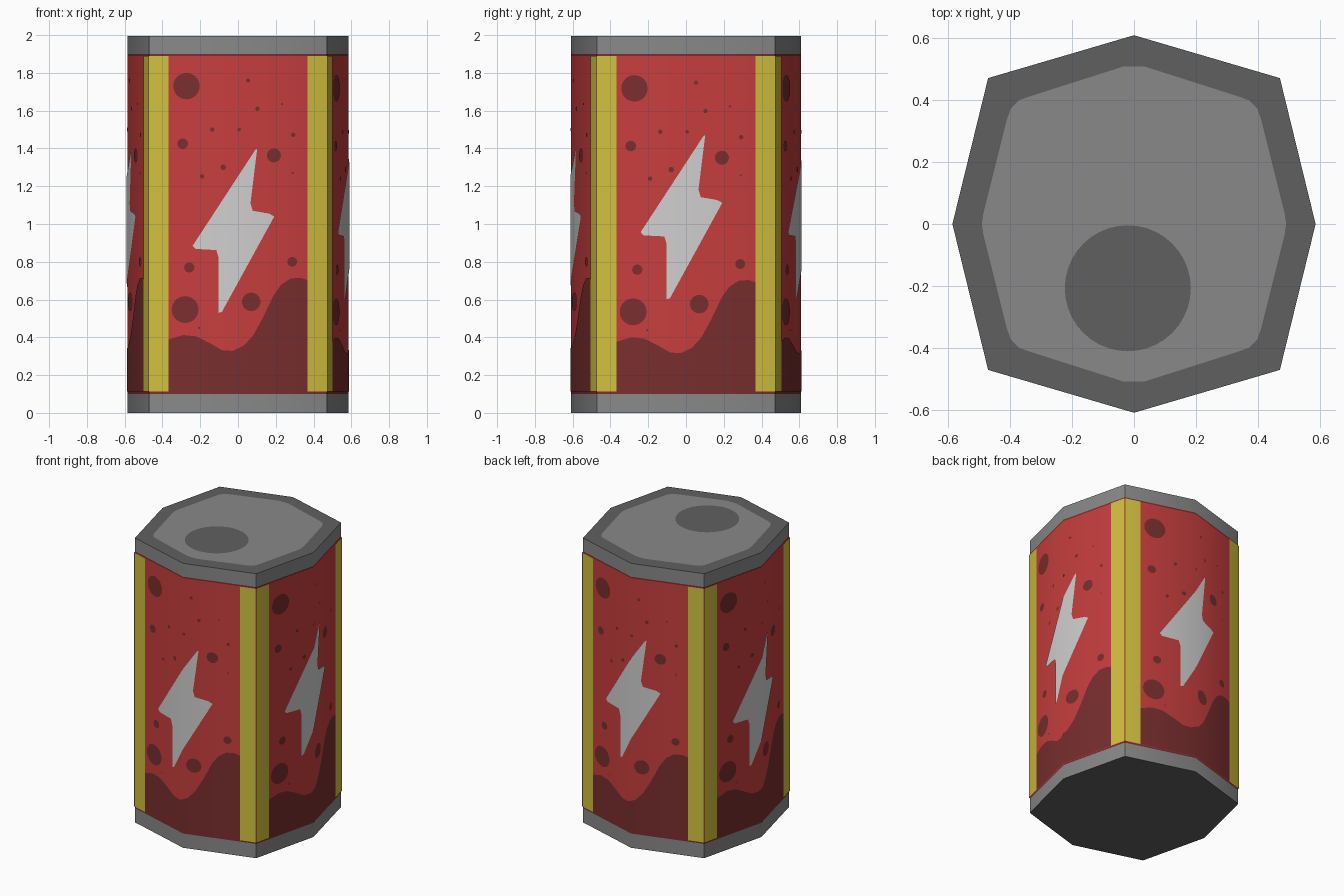
import bpy, bmesh, math
from mathutils import Matrix, Vector

if "Cube" in bpy.data.objects:
    bpy.data.objects.remove(bpy.data.objects["Cube"])

C = 0.47             # corner position of the eight-sided can
RX, RY = 0.585, 0.608
LIFT = 0.003         # thickness of painted plates


def material(name, r, g, b):
    m = bpy.data.materials.new(name)
    lin = [(c / 255 / 12.92 if c < 11 else ((c / 255 + 0.055) / 1.055) ** 2.4) for c in (r, g, b)]
    m.diffuse_color = (*lin, 1)
    m.use_nodes = True
    m.node_tree.nodes["Principled BSDF"].inputs["Base Color"].default_value = m.diffuse_color
    return m


RED = material("can_red", 200, 62, 62)
DARK_RED = material("dark_red", 121, 46, 46)
SILVER = material("pale_silver", 209, 207, 208)
YELLOW = material("yellow", 210, 192, 62)
GREY = material("metal_grey", 137, 137, 137)
DARK_GREY = material("dark_grey", 96, 96, 96)


def make_object(name, bm, mats):
    me = bpy.data.meshes.new(name)
    bm.to_mesh(me)
    bm.free()
    for m in mats:
        me.materials.append(m)
    ob = bpy.data.objects.new(name, me)
    bpy.context.collection.objects.link(ob)
    return ob


OUTLINE = [(RX, 0), (C, C), (0, RY), (-C, C), (-RX, 0), (-C, -C), (0, -RY), (C, -C)]


def prism(name, z0, z1, mats, closed):
    """Eight-sided ring; closed ends take the second material."""
    bm = bmesh.new()
    lo = [bm.verts.new((x, y, z0)) for x, y in OUTLINE]
    hi = [bm.verts.new((x, y, z1)) for x, y in OUTLINE]
    for i in range(8):
        j = (i + 1) % 8
        bm.faces.new((lo[i], lo[j], hi[j], hi[i]))
    if closed:
        for ring in (lo[::-1], hi):
            bm.faces.new(ring).material_index = 1
    ob = make_object(name, bm, mats)
    ob.data.shade_smooth()
    ob.data.set_sharp_from_angle(angle=math.radians(45))
    return ob


def flat_plate(name, pts, z, mat):
    bm = bmesh.new()
    bm.faces.new([bm.verts.new((x, y, z)) for x, y in pts])
    return make_object(name, bm, [mat])


def circle(cx, cy, r, n):
    return [(cx + r * math.cos(math.tau * i / n), cy + r * math.sin(math.tau * i / n)) for i in range(n)]


def side_plates(name, k, shapes, mat, lift=LIFT):
    """Wrap flat (u, z) outlines over side k (0 front, 1 right, 2 back, 3 left)."""
    bm = bmesh.new()
    for pts in shapes:
        bm.faces.new([bm.verts.new((u, 0, z)) for u, z in pts])
    bmesh.ops.bisect_plane(bm, geom=bm.verts[:] + bm.edges[:] + bm.faces[:],
                           plane_co=(0, 0, 0), plane_no=(1, 0, 0))
    bmesh.ops.triangulate(bm, faces=bm.faces[:])
    bm.normal_update()
    for f in bm.faces:
        if f.normal.y > 0:
            f.normal_flip()
    depth = RX if k % 2 else RY
    slope = (depth - C) / C
    turn = Matrix.Rotation(k * math.pi / 2, 3, 'Z')
    tilt = math.sin(math.atan(slope))
    normals = []
    for v in bm.verts:
        u = v.co.x
        normals.append(turn @ Vector((tilt * u / C, -math.cos(math.atan(slope)), 0)).normalized())
        v.co = turn @ Vector((u, -(depth - slope * abs(u) + lift), v.co.z))
    for f in bm.faces:
        f.smooth = True
    ob = make_object(name, bm, [mat])
    ob.data.normals_split_custom_set_from_vertices(normals)


# Can body, dark seams and metal end caps
prism("can_body", 0.112, 1.89, [RED], False)
prism("lower_seam", 0.1, 0.112, [DARK_RED], False)
prism("upper_seam", 1.89, 1.9, [DARK_RED], False)
prism("bottom_cap", 0, 0.1, [GREY, DARK_GREY], True)
prism("top_cap", 1.9, 1.994, [GREY, DARK_GREY], True)

# Lid panel with softened corners and the drinking hole
q = [(0.49, 0.0), (0.485, 0.035), (0.41, 0.335), (0.397, 0.372), (0.372, 0.398), (0.33, 0.413), (0.035, 0.507)]
left = [(-x, y) for x, y in q[::-1]]
upper = q + left
lid = upper + [(x, -y) for x, y in upper[::-1] if y > 0]
flat_plate("lid_panel", lid, 1.997, GREY)
flat_plate("drinking_hole", circle(-0.02, -0.207, 0.203, 40), 2.0, DARK_GREY)

# Painted side decoration: bolt, wave, bubbles and corner stripes
BOLT = [(0.102, 1.40), (0.066, 1.11), (0.078, 1.07), (0.165, 1.055), (0.192, 1.04),
        (-0.085, 0.535), (-0.102, 0.53), (-0.102, 0.82), (-0.115, 0.862), (-0.225, 0.868), (-0.24, 0.885),
        (0.09, 1.39)]
WAVE = [(-0.38, 0.112), (0.38, 0.112), (0.38, 0.70), (0.33, 0.715), (0.28, 0.712), (0.23, 0.68), (0.19, 0.625),
        (0.13, 0.50), (0.08, 0.41), (0.03, 0.355), (-0.03, 0.328), (-0.085, 0.332), (-0.15, 0.37),
        (-0.22, 0.405), (-0.29, 0.412), (-0.38, 0.385)]
BUBBLES = [(-0.273, 1.73, 0.07), (-0.293, 1.425, 0.028), (0.19, 1.363, 0.037), (-0.258, 0.77, 0.027),
           (-0.28, 0.547, 0.071), (0.07, 0.588, 0.049), (0.287, 0.80, 0.026), (0.053, 1.76, 0.011),
           (0.103, 1.61, 0.012), (-0.136, 1.5, 0.012), (0.006, 1.5, 0.01), (0.292, 1.472, 0.012),
           (-0.19, 1.252, 0.012), (-0.078, 1.30, 0.015), (0.232, 1.635, 0.006), (0.29, 1.27, 0.006),
           (-0.205, 0.45, 0.006)]
stripes = [[(s * 0.368, 0.112), (s * 0.473, 0.112), (s * 0.473, 1.89), (s * 0.368, 1.89)] for s in (-1, 1)]
for k, side in enumerate(("front", "right", "back", "left")):
    raised = k in (1, 2)      # these two sides carry the bolt a little higher
    dz = 0.072 if raised else 0
    drop = -0.012 if raised else 0
    side_plates(side + "_bolt", k, [[(u, z + dz) for u, z in BOLT]], SILVER, LIFT * 1.5)
    side_plates(side + "_wave", k, [[(u, z + (drop if z > 0.2 else 0)) for u, z in WAVE]], DARK_RED)
    side_plates(side + "_bubbles", k,
                [circle(u, z + drop, r, 24 if r > 0.02 else 8) for u, z, r in BUBBLES], DARK_RED)
    side_plates(side + "_corner_stripes", k, stripes, YELLOW, LIFT * 1.5)
